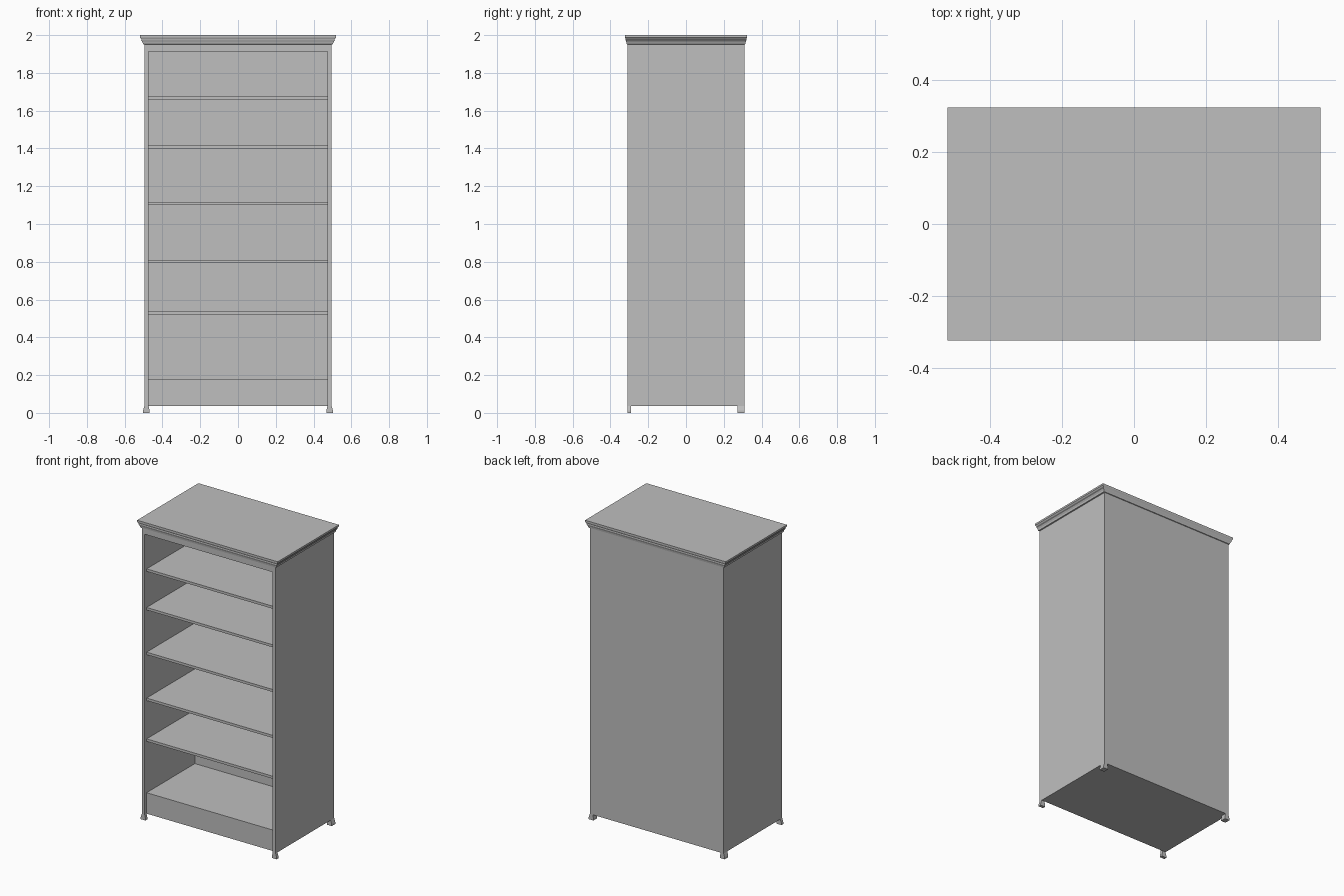
import bpy
import bmesh

cube = bpy.data.objects.get("Cube")
if cube:
    bpy.data.objects.remove(cube, do_unlink=True)

grey = bpy.data.materials.new("plain grey")
grey.use_nodes = True
colour = (0.52, 0.52, 0.52, 1)
grey.diffuse_color = colour
grey.node_tree.nodes["Principled BSDF"].inputs["Base Color"].default_value = colour


def loft(name, rings):
    """Stack of rectangles (x0, x1, y0, y1, z), skinned and capped."""
    bm = bmesh.new()
    loops = [[bm.verts.new(p) for p in
              ((x0, y0, z), (x1, y0, z), (x1, y1, z), (x0, y1, z))]
             for x0, x1, y0, y1, z in rings]
    for low, high in zip(loops, loops[1:]):
        for i in range(4):
            j = (i + 1) % 4
            bm.faces.new((low[i], low[j], high[j], high[i]))
    bm.faces.new(loops[0][::-1])
    bm.faces.new(loops[-1])
    bmesh.ops.recalc_face_normals(bm, faces=bm.faces)
    mesh = bpy.data.meshes.new(name)
    bm.to_mesh(mesh)
    bm.free()
    mesh.materials.append(grey)
    obj = bpy.data.objects.new(name, mesh)
    bpy.context.collection.objects.link(obj)
    return obj


def box(name, x0, x1, y0, y1, z0, z1):
    return loft(name, [(x0, x1, y0, y1, z0), (x0, x1, y0, y1, z1)])


HALF, INNER = 0.495, 0.473      # outer and inner half widths
FRONT, BACK = -0.31, 0.31
RECESS, WALL = -0.29, 0.22      # shelf front edge and inside of the back
BASE, TOP = 0.037, 1.955

# Side panels and their feet
for side, s in (("right", -1), ("left", 1)):
    x0, x1 = sorted((s * INNER, s * HALF))
    box(side + "_panel", x0, x1, FRONT, BACK, BASE, TOP)
    f0, f1 = sorted((s * 0.468, s * 0.503))
    for end, y0, y1 in (("front", FRONT, RECESS), ("back", 0.272, BACK)):
        loft(f"{side}_{end}_foot", [(f0, f1, y0, y1, 0), (f0, f1, y0, y1, 0.012),
                                    (x0, x1, y0, y1, BASE)])

# Back, base with kickboard, and top rail
box("back_panel", -INNER, INNER, WALL, BACK, BASE, TOP)
box("base_deck", -INNER, INNER, RECESS, WALL, BASE, 0.177)
box("top_rail", -INNER, INNER, FRONT, RECESS, 1.913, TOP)
box("ceiling", -INNER, INNER, RECESS, WALL, 1.935, TOP)

# Shelves, placed by their upper surfaces
for i, z in enumerate((0.537, 0.81, 1.117, 1.416, 1.674)):
    box(f"shelf_{i + 1}", -INNER, INNER, RECESS, WALL, z - 0.017, z)

# Moulded cornice: share of the overhang at each height
profile = ((0, 1.95), (0.3, 1.952), (0.4, 1.962), (0.7, 1.973),
           (0.65, 1.978), (0.85, 1.984), (1, 1.988), (1, 2.0))
rings = []
for t, z in profile:
    x, y = HALF + 0.025 * t, BACK + 0.014 * t
    rings.append((-x, x, -y, y, z))
loft("cornice", rings)
